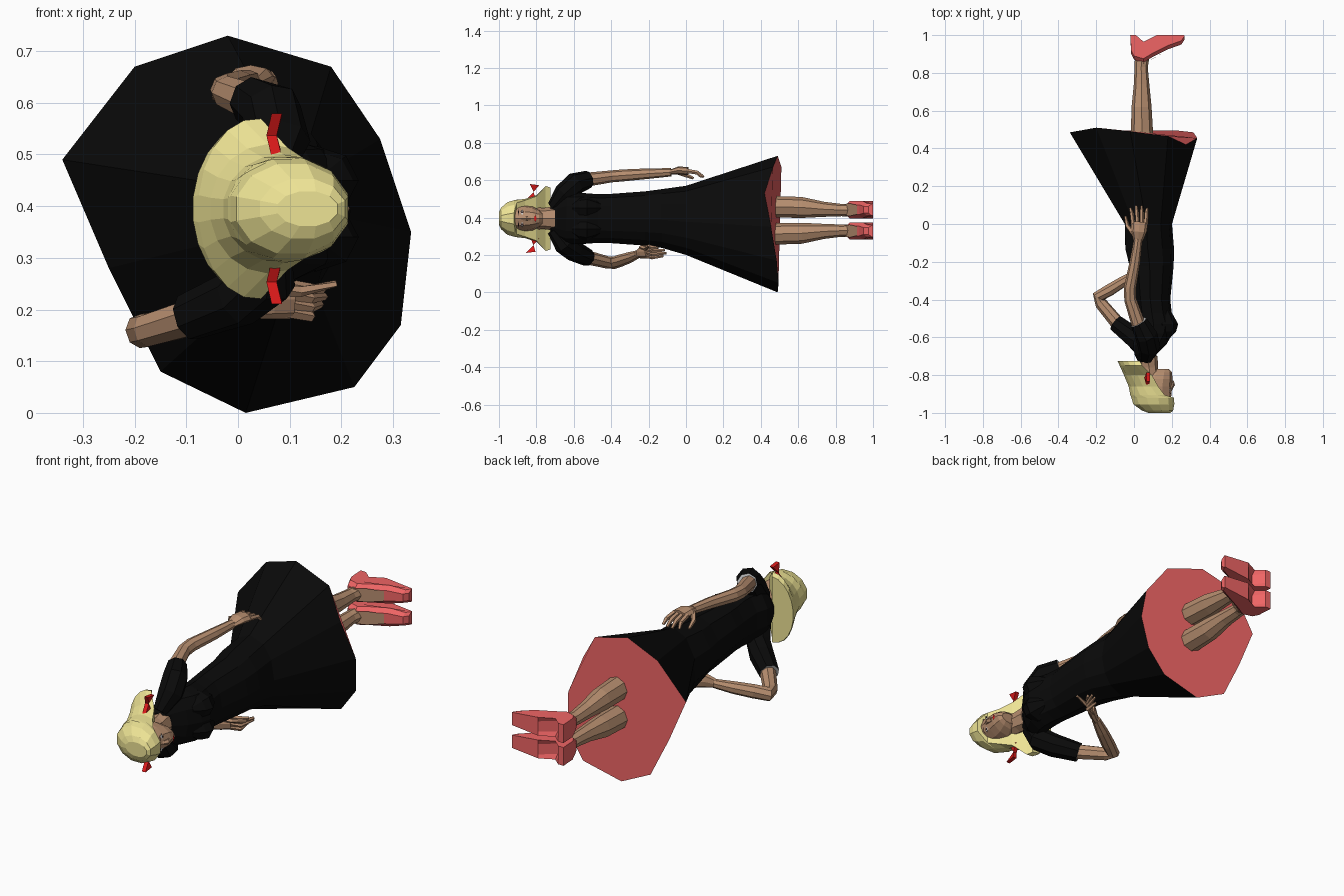
import bpy, bmesh, math
from mathutils import Vector as V

def mat(name, c):
    m = bpy.data.materials.new(name)
    m.diffuse_color = (*c, 1)
    return m

BLACK = mat("black_cloth", (0.003, 0.003, 0.003))
SKIN = mat("skin", (0.47, 0.27, 0.16))
BLOND = mat("blond", (0.85, 0.77, 0.30))
PINK = mat("pink", (0.87, 0.13, 0.13))
RED = mat("red", (0.7, 0.01, 0.01))
DARK = mat("dark", (0.05, 0.03, 0.03))
ZC = 0.395  # body centre line height

def loft(name, rings, m, endmat=None):
    """Skin a list of equal-length closed rings, capping both ends."""
    bm = bmesh.new()
    vs = [[bm.verts.new(p) for p in r] for r in rings]
    n = len(vs[0])
    for a, b in zip(vs, vs[1:]):
        for i in range(n):
            bm.faces.new((a[i], a[(i + 1) % n], b[(i + 1) % n], b[i]))
    bm.faces.new(vs[0])
    end = bm.faces.new(vs[-1])
    if endmat:
        end.material_index = 1
    bmesh.ops.recalc_face_normals(bm, faces=bm.faces)
    me = bpy.data.meshes.new(name)
    bm.to_mesh(me)
    bm.free()
    me.materials.append(m)
    if endmat:
        me.materials.append(endmat)
    ob = bpy.data.objects.new(name, me)
    bpy.context.collection.objects.link(ob)
    return ob

def oval(y, cx, cz, rx, rz, n=8, a0=0.0):
    """Ring in the xz plane; a0 > 0 leaves a flat front of that half angle."""
    k = n - 1 if a0 else n
    return [V((cx + rx * math.cos(t), y, cz + rz * math.sin(t)))
            for t in (a0 + (2 * math.pi - 2 * a0) * i / k for i in range(n))]

def tube(name, pts, m, n=8, endmat=None, flat=1.0, side=V((1, 0, 0))):
    """Round or flattened tube through (x, y, z, radius) points."""
    rings = []
    for i, p in enumerate(pts):
        a, b = V(pts[max(i - 1, 0)][:3]), V(pts[min(i + 1, len(pts) - 1)][:3])
        d = (b - a).normalized()
        u = (side - d * side.dot(d)).normalized()
        w = d.cross(u)
        rings.append([V(p[:3]) + p[3] * (u * math.cos(t) + w * flat * math.sin(t))
                      for t in (2 * math.pi * k / n for k in range(n))])
    return loft(name, rings, m, endmat)

def patch(name, pts, m):
    me = bpy.data.meshes.new(name)
    me.from_pydata(pts, [], [range(len(pts))])
    me.materials.append(m)
    bpy.context.collection.objects.link(bpy.data.objects.new(name, me))

# dress: eleven-sided body loft ending in the wide hem with pink lining
hem = [V(p) for p in ((-.34, .485, .49), (-.2, .51, .67), (-.02, .49, .73), (.18, .465, .67),
                      (.275, .42, .53), (.335, .455, .35), (.315, .485, .17), (.225, .495, .05),
                      (.015, .49, 0), (-.15, .495, .08), (-.25, .49, .28))]
dirs = [V((p.x / .34, 0, (p.z - .365) / .365)).normalized() for p in hem]
body = [(-.73, .065, .045, .06), (-.69, .06, .06, .11), (-.64, .08, .09, .135),
        (-.58, .105, .1, .137), (-.53, .11, .108, .135), (-.47, .1, .1, .13),
        (-.4, .092, .1, .132), (-.22, .09, .12, .145), (-.13, .08, .132, .157), (0, .073, .128, .185)]
loft("dress", [[V((cx + d.x * rx, y, ZC - (.01 if y == 0 else 0) + d.z * rz)) for d in dirs]
               for y, cx, rx, rz in body] + [hem], BLACK, PINK)
for s in (-1, 1):
    loft("bust", [oval(y, .15, ZC + s * .055, r * 1.25, r, 8) for y, r in
                  ((-.61, .025), (-.57, .058), (-.53, .067), (-.48, .045), (-.43, .015))], BLACK)

# legs, insteps and heeled shoes
shoe_top = [(-.015, .9), (.0, .87), (.05, .855), (.1, .885), (.18, .925), (.25, .95), (.267, .975),
            (.265, 1), (.12, 1), (.05, .945), (.01, 1), (-.02, 1)]
for c, s in ((.45, 1), (.32, -1)):
    loft("leg", [oval(y, x, z, rx, rz) for y, x, z, rx, rz in
                 ((.35, .045, c + s * .012, .062, .06), (.5, .042, c + s * .007, .058, .057),
                  (.62, .04, c + s * .004, .053, .056), (.74, .04, c - s * .006, .041, .04),
                  (.83, .038, c - s * .01, .035, .033), (.9, .045, c - s * .01, .04, .034))], SKIN)
    c -= s * .008
    loft("shoe", [[V((x, y + dy * (y < .99), c + w * (1 - .3 * (x > .24)))) for x, y in shoe_top]
                  for w, dy in ((-.046, .02), (-.026, 0), (.026, 0), (.046, .02))], PINK)
    patch("instep", [(.04, .845, c - .03), (.1, .876, c - .034), (.17, .914, c - .025),
                     (.17, .914, c + .025), (.1, .876, c + .034), (.04, .845, c + .03)], SKIN)

# raised-side arm
tube("sleeve", [(.065, -.71, .455, .035), (.08, -.65, .525, .06), (.065, -.59, .583, .06),
                (.025, -.52, .605, .047)], BLACK, endmat=mat("cuff", (.6, .6, .6)))
tube("arm", [(.03, -.55, .6, .038), (-.02, -.4, .62, .032), (-.022, -.34, .625, .032),
             (.005, -.2, .635, .028), (.022, -.08, .642, .022)], SKIN)
tube("palm", [(.022, -.09, .642, .024), (.025, -.04, .652, .042), (.03, .01, .648, .044)],
     SKIN, flat=.5)
for x, tip in ((-.005, -.02), (.018, .012), (.042, .04), (.062, .07)):
    tube("finger", [(x, 0, .65, .012), ((x + tip) / 2, .06, .64, .011),
                    (tip, .1 - abs(tip - .025) * .4, .617, .007)], SKIN, 5)
tube("thumb", [(-.005, -.05, .645, .014), (-.035, -.01, .63, .012), (-.045, .04, .61, .007)], SKIN, 5)

# bent arm with the hand resting on the waist
tube("sleeve", [(.065, -.71, .335, .035), (.055, -.65, .262, .06), (.0, -.6, .222, .057),
                (-.095, -.525, .185, .047)], BLACK, endmat=bpy.data.materials["cuff"])
tube("arm", [(-.075, -.54, .19, .038), (-.175, -.42, .16, .033), (-.19, -.385, .158, .033),
             (-.13, -.35, .17, .033), (-.05, -.3, .187, .029), (.025, -.255, .205, .021)], SKIN)
tube("palm", [(.02, -.258, .205, .023), (.06, -.235, .218, .037), (.1, -.205, .22, .038)],
     SKIN, flat=.5, side=V((0, 0, 1)))
for z, tip in ((.248, (.165, -.15, .238)), (.23, (.168, -.115, .225)),
               (.212, (.16, -.105, .21)), (.195, (.14, -.12, .195))):
    tube("finger", [(.09, -.21, z, .012), (.14, -.18, z - .008, .011), (*tip, .007)], SKIN, 5)
tube("thumb", [(.06, -.24, .24, .014), (.12, -.215, .235, .011), (.19, -.2, .25, .007)], SKIN, 5)

# head and neck
loft("neck", [oval(y, x, ZC, r, r * 1.2) for y, x, r in
              ((-.82, .085, .05), (-.76, .08, .047), (-.7, .07, .055))], SKIN)
loft("head", [oval(y, x, ZC, rx, rz, 12) for y, x, rx, rz in
              ((-.95, .1, .08, .06), (-.91, .1, .098, .07), (-.86, .1, .1, .072),
               (-.82, .105, .1, .064), (-.785, .12, .08, .045), (-.768, .14, .045, .025))], SKIN)
tube("nose", [(.19, -.885, ZC, .008), (.204, -.85, ZC, .013), (.198, -.832, ZC, .012)], SKIN, 5)

# hair: dome above, flat-fronted and flaring over the shoulders below
R = math.radians
loft("hair", [oval(y, x, ZC, rx, rz, 12, R(a)) for y, x, rx, rz, a in
              ((-1, .135, .06, .035, 15), (-.988, .125, .085, .06, 15), (-.955, .105, .112, .09, 15),
               (-.92, .1, .118, .1, 17), (-.905, .095, .117, .102, 55), (-.86, .085, .115, .105, 68),
               (-.8, .06, .115, .125, 72), (-.75, .035, .112, .175, 85), (-.725, .03, .118, .165, 90))],
     BLOND)

# bows, eyes, brows and mouth
for s in (-1, 1):
    zb = ZC + s * .142
    for e in (-1, 1):
        loft("bow", [[V((x, -.815, zb)), V((x + .01, -.845 + .01 * e, zb + .042 * e)),
                      V((x + .01, -.795 + .01 * e, zb + .036 * e))] for x in (.055, .075)], RED)
    ze = ZC + s * .033
    patch("eye_white", [(.194, -.876, ze - s * .015), (.19, -.885, ze), (.186, -.876, ze + s * .014),
                        (.192, -.868, ze)], mat("white", (.8, .8, .8)))
    patch("iris", [(.196, -.882, ze - s * .005), (.195, -.882, ze + s * .005),
                   (.195, -.87, ze + s * .005), (.196, -.87, ze - s * .005)], DARK)
    patch("brow", [(.199, -.894, ze - s * .018), (.195, -.899, ze), (.184, -.893, ze + s * .018),
                   (.196, -.894, ze)], DARK)
patch("mouth", [(.205, -.806, ZC - .02), (.208, -.813, ZC), (.205, -.806, ZC + .02),
                (.207, -.799, ZC)], RED)
